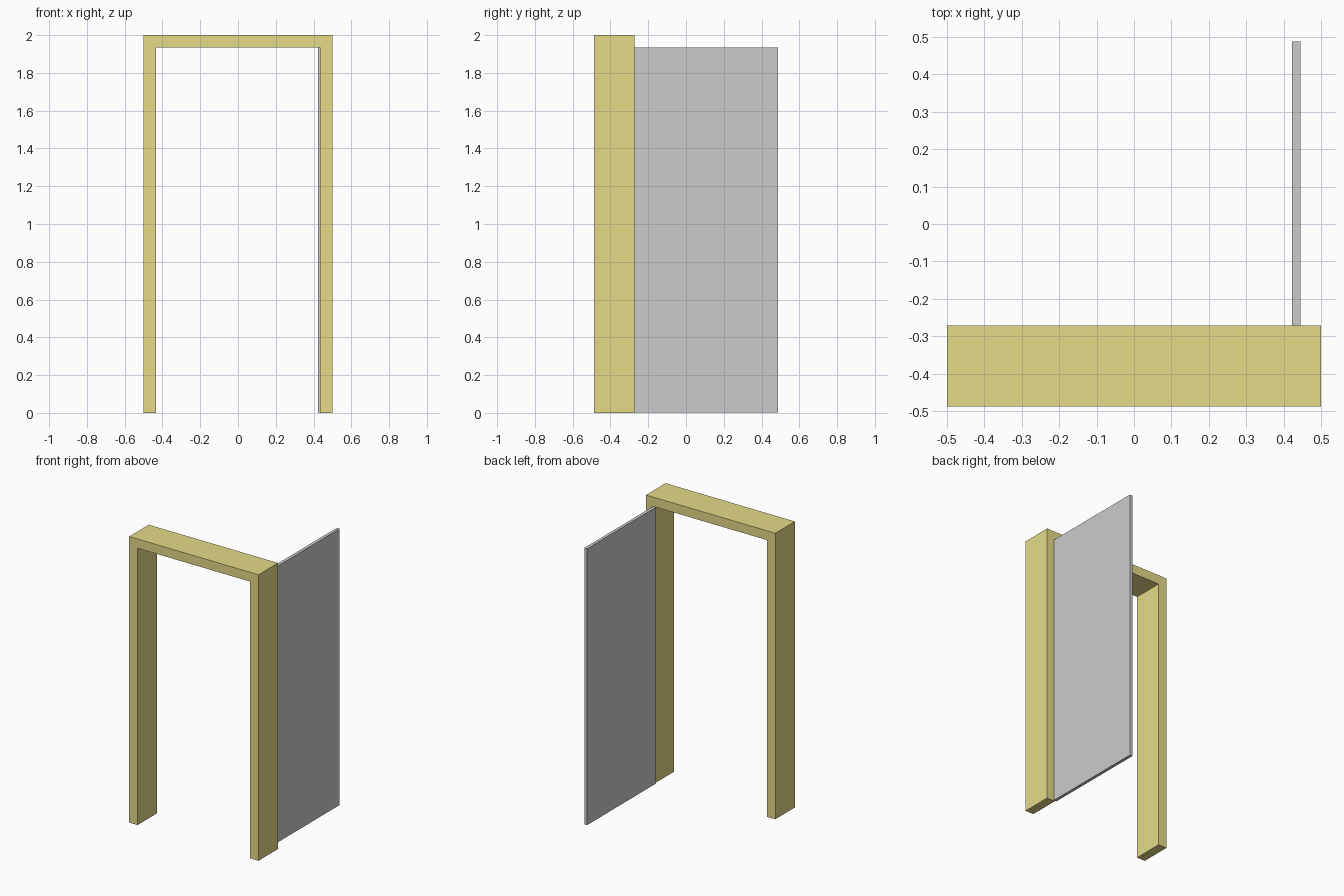
import bpy, bmesh

if "Cube" in bpy.data.objects:
    bpy.data.objects.remove(bpy.data.objects["Cube"])

W, T, H = 0.5, 0.065, 2.0           # half width, board thickness, height
Y0, Y1, Y2 = -0.488, -0.272, 0.488  # frame front, frame back, door free edge


def extrude_profile(name, profile, y0, y1):
    """Extrude an x-z outline from y0 to y1."""
    bm = bmesh.new()
    face = bm.faces.new([bm.verts.new((x, y0, z)) for x, z in profile])
    new = bmesh.ops.extrude_face_region(bm, geom=[face])["geom"]
    verts = [v for v in new if isinstance(v, bmesh.types.BMVert)]
    bmesh.ops.translate(bm, verts=verts, vec=(0, y1 - y0, 0))
    bmesh.ops.recalc_face_normals(bm, faces=bm.faces)
    mesh = bpy.data.meshes.new(name)
    bm.to_mesh(mesh)
    bm.free()
    obj = bpy.data.objects.new(name, mesh)
    bpy.context.collection.objects.link(obj)
    return obj


# Door frame: two jambs and a header in one outline
half = [(W, H), (W, 0), (W - T, 0), (W - T, H - T)]
outline = half + [(-x, z) for x, z in reversed(half)]
frame = extrude_profile("door_frame", outline, Y0, Y1)
wood = bpy.data.materials.new("yellow_wood")
wood.diffuse_color = (0.78, 0.70, 0.25, 1)
wood.use_nodes = True
wood.node_tree.nodes["Principled BSDF"].inputs["Base Color"].default_value = wood.diffuse_color
frame.data.materials.append(wood)

# Open door panel, hinged on the back of the right jamb
x0, x1, z0, z1 = 0.423, 0.445, 0.003, H - T
extrude_profile("door_panel", [(x0, z0), (x1, z0), (x1, z1), (x0, z1)], Y1, Y2)
